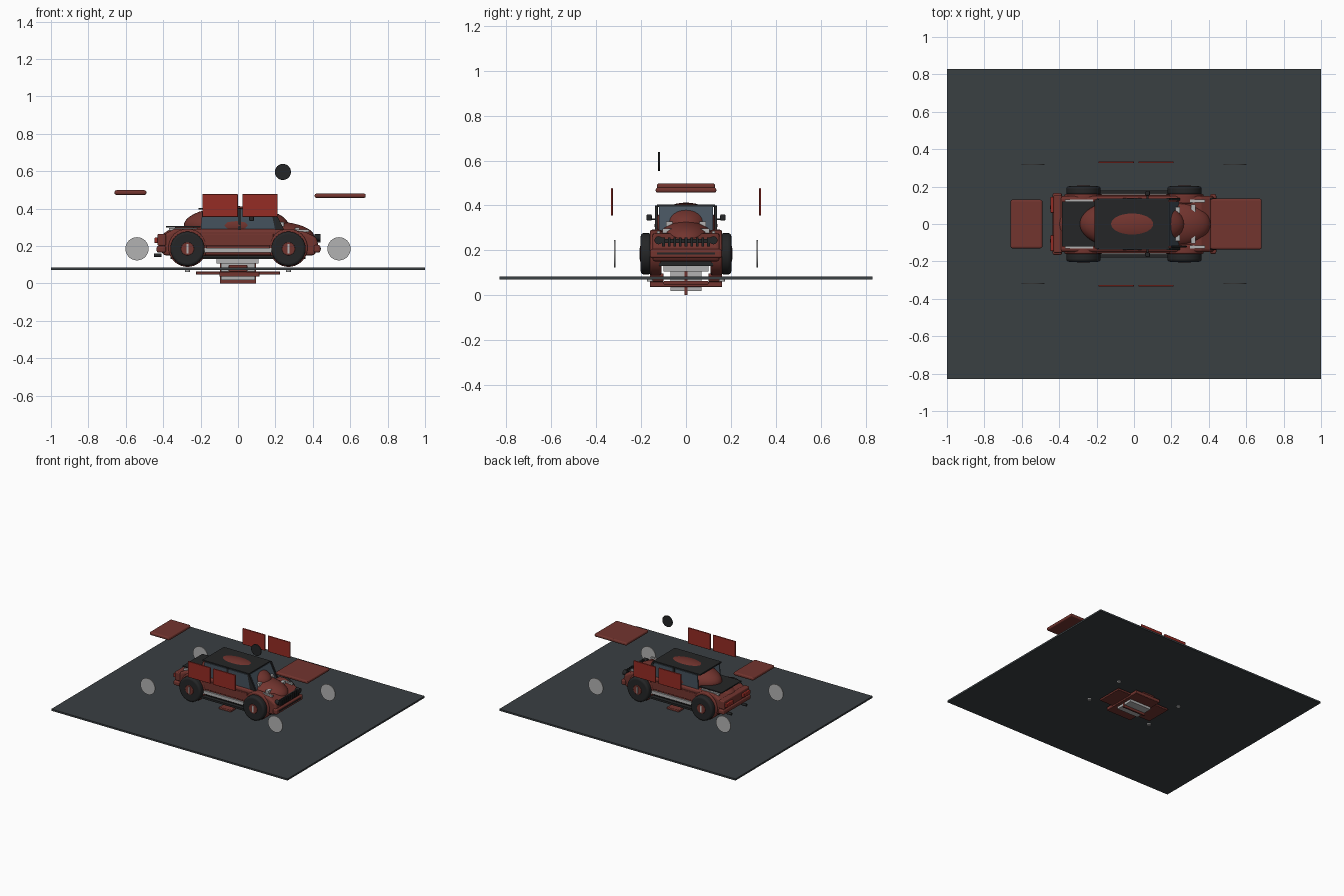
import bpy, bmesh, math
from mathutils import Vector

if "Cube" in bpy.data.objects:
    bpy.data.objects.remove(bpy.data.objects["Cube"])


def material(name, rgb):
    m = bpy.data.materials.new(name)
    m.diffuse_color = (*rgb, 1)
    m.use_nodes = True
    m.node_tree.nodes["Principled BSDF"].inputs["Base Color"].default_value = m.diffuse_color
    return m


RED = material("body_red", (0.17, 0.035, 0.028))
BRIGHT = material("door_red", (0.30, 0.025, 0.018))
DARK = material("dark_trim", (0.018, 0.019, 0.02))
SLATE = material("ground_slate", (0.042, 0.05, 0.055))
GLASS = material("glass_blue", (0.06, 0.085, 0.11))
GREY = material("light_metal", (0.45, 0.45, 0.45))


def finish(ob, name, mat, bevel=0, segs=3):
    ob.name = name
    ob.data.materials.append(mat)
    if bevel:
        b = ob.modifiers.new("bevel", 'BEVEL')
        b.width, b.segments = bevel, segs
    return ob


def box(name, x, y, z, mat, bevel=0):
    """Box from its (min, max) ranges on each axis."""
    c = [(a + b) / 2 for a, b in (x, y, z)]
    bpy.ops.mesh.primitive_cube_add(size=1, location=c)
    ob = bpy.context.object
    for v in ob.data.vertices:
        v.co = Vector(v.co[i] * (r[1] - r[0]) for i, r in enumerate((x, y, z)))
    return finish(ob, name, mat, bevel)


def pair(name, x, y, z, mat, bevel=0):
    """Box on the right and its mirror on the left."""
    box(name + "_left", x, y, z, mat, bevel)
    box(name + "_right", x, (-y[1], -y[0]), z, mat, bevel)


def disc(name, c, r, depth, mat, bevel=0, axis='Y', verts=32):
    rot = {'Y': (math.pi / 2, 0, 0), 'X': (0, math.pi / 2, 0), 'Z': (0, 0, 0)}[axis]
    bpy.ops.mesh.primitive_cylinder_add(vertices=verts, radius=r, depth=depth, location=c, rotation=rot)
    ob = finish(bpy.context.object, name, mat)
    bpy.ops.object.shade_smooth_by_angle()
    if bevel:
        b = ob.modifiers.new("bevel", 'BEVEL')
        b.width, b.segments = bevel, 4
    return ob


def dome(name, c, s, mat):
    bpy.ops.mesh.primitive_uv_sphere_add(segments=40, ring_count=20, radius=1, location=c)
    ob = bpy.context.object
    for v in ob.data.vertices:
        v.co = Vector(a * b for a, b in zip(v.co, s))
    bpy.ops.object.shade_smooth()
    return finish(ob, name, mat)


def prism(name, profile, y0, y1, mat, bevel=0):
    """Side profile (x, z) extruded across y."""
    bm = bmesh.new()
    face = bm.faces.new([bm.verts.new((x, y0, z)) for x, z in profile])
    ext = bmesh.ops.extrude_face_region(bm, geom=[face])
    verts = [g for g in ext["geom"] if isinstance(g, bmesh.types.BMVert)]
    bmesh.ops.translate(bm, verts=verts, vec=(0, y1 - y0, 0))
    bmesh.ops.recalc_face_normals(bm, faces=bm.faces)
    me = bpy.data.meshes.new(name)
    bm.to_mesh(me)
    bm.free()
    ob = bpy.data.objects.new(name, me)
    bpy.context.collection.objects.link(ob)
    return finish(ob, name, mat, bevel)


# Display floor
box("floor_plate", (-1, 1), (-0.83, 0.83), (0.071, 0.084), SLATE)

# Main shell: lower body, domed cabin, domed hood and tail
prism("lower_body", [(-0.40, 0.15), (0.41, 0.15), (0.43, 0.20), (0.42, 0.245), (0.36, 0.275),
                     (0.22, 0.29), (-0.34, 0.29), (-0.40, 0.26), (-0.42, 0.20)], -0.15, 0.15, RED, 0.015)
dome("cabin_dome", (-0.01, 0, 0.31), (0.28, 0.14, 0.103), RED)
dome("hood_dome", (0.20, 0, 0.245), (0.21, 0.13, 0.085), RED)
dome("tail_dome", (-0.22, 0, 0.24), (0.19, 0.13, 0.073), RED)

# Roof, windows and pillars
box("roof_panel", (-0.21, 0.185), (-0.13, 0.13), (0.394, 0.404), DARK)
for s, side in ((1, "left"), (-1, "right")):
    y = s * 0.132
    prism("side_window_" + side, [(-0.20, 0.28), (0.21, 0.28), (0.19, 0.395), (-0.19, 0.395)],
          y - 0.004, y + 0.004, GLASS)
    prism("front_pillar_" + side, [(0.20, 0.28), (0.245, 0.29), (0.19, 0.398), (0.175, 0.398)],
          y - 0.006, y + 0.006, DARK)
    box("centre_pillar_" + side, (0.0, 0.015), (y - 0.007, y + 0.007), (0.28, 0.4), DARK)
prism("windshield", [(0.235, 0.285), (0.243, 0.285), (0.188, 0.396), (0.18, 0.396)], -0.12, 0.12, GLASS)
box("rear_deck", (-0.385, -0.20), (-0.12, 0.12), (0.300, 0.308), DARK)

# Engine bay metal beside the hood
pair("engine_strut", (0.305, 0.33), (0.03, 0.105), (0.275, 0.298), GREY)
pair("engine_brace", (0.20, 0.245), (0.06, 0.09), (0.28, 0.328), GREY)
pair("engine_rail", (0.24, 0.38), (0.115, 0.13), (0.275, 0.287), GREY)
pair("tail_rail", (-0.37, -0.22), (0.115, 0.13), (0.283, 0.297), GREY)

# Sills and underside
pair("sill_trim", (-0.19, 0.19), (0.148, 0.162), (0.165, 0.19), GREY)
pair("door_line", (-0.20, 0.19), (0.148, 0.158), (0.20, 0.265), RED, 0.004)
pair("running_board", (-0.19, 0.19), (0.145, 0.178), (0.135, 0.15), DARK)
box("underbody", (-0.36, 0.36), (-0.12, 0.12), (0.13, 0.155), DARK)

# Bumpers, grille and lamps
box("front_bumper", (0.405, 0.44), (-0.16, 0.16), (0.165, 0.205), RED, 0.01)
box("front_bumper_strip", (0.42, 0.444), (-0.13, 0.13), (0.182, 0.19), DARK)
box("rear_bumper", (-0.435, -0.385), (-0.165, 0.165), (0.165, 0.20), RED, 0.01)
box("rear_panel", (-0.43, -0.385), (-0.155, 0.155), (0.20, 0.265), RED, 0.008)
box("grille", (0.41, 0.435), (-0.10, 0.10), (0.232, 0.25), DARK)
for i in range(9):
    y = -0.1 + i * 0.025
    box(f"grille_bar_{i}", (0.425, 0.442), (y - 0.006, y + 0.006), (0.218, 0.258), DARK)
for s in (-1, 1):
    disc("headlight", (0.425, s * 0.122, 0.245), 0.018, 0.03, DARK, axis='X')
    disc("tail_pipe", (-0.43, s * 0.09, 0.15), 0.01, 0.04, DARK, axis='X', verts=16)
pair("tail_lamp", (-0.447, -0.42), (0.06, 0.145), (0.215, 0.245), BRIGHT, 0.005)

# Wing mirrors
pair("mirror", (0.06, 0.085), (0.152, 0.176), (0.333, 0.36), DARK, 0.006)
pair("mirror_stalk", (0.067, 0.077), (0.13, 0.155), (0.335, 0.343), DARK)

# Wheels with arches, hubs and floor pads
for x in (-0.27, 0.27):
    for s in (-1, 1):
        disc("wheel_arch", (x, s * 0.135, 0.19), 0.102, 0.05, RED, 0.008)
        disc("tyre", (x, s * 0.178, 0.185), 0.092, 0.048, DARK, 0.014)
        disc("rim", (x, s * 0.198, 0.185), 0.035, 0.014, RED, 0.003)
        box("rim_spoke", (x - 0.006, x + 0.006), (s * 0.203 - 0.004, s * 0.203 + 0.004),
            (0.16, 0.21), GREY)
        disc("floor_pad", (x, s * 0.16, 0.07), 0.014, 0.016, GREY, axis='Z', verts=20)

# Removed parts floating around the car
for s, side in ((1, "left"), (-1, "right")):
    y = (s * 0.33 - 0.005, s * 0.33 + 0.005)
    box("rear_door_" + side, (-0.19, 0.0), y, (0.355, 0.477), BRIGHT, 0.003)
    box("front_door_" + side, (0.023, 0.212), y, (0.355, 0.477), BRIGHT, 0.003)
    for x in (-0.54, 0.54):
        disc("wheel_cover_" + side, (x, s * 0.318, 0.185), 0.062, 0.006, GREY)
box("loose_hood", (0.41, 0.683), (-0.135, 0.135), (0.457, 0.48), RED, 0.009)
box("loose_trunk_lid", (-0.66, -0.49), (-0.13, 0.13), (0.473, 0.498), RED, 0.01)
disc("loose_steering_wheel", (0.24, -0.12, 0.596), 0.043, 0.009, DARK, 0.003)

# Mechanical block through the floor
box("centre_fin", (-0.095, 0.095), (-0.006, 0.006), (0.0, 0.115), RED)
box("gear_block", (-0.09, 0.09), (-0.07, 0.07), (0.018, 0.13), GREY)
box("cross_slab", (-0.10, 0.115), (-0.16, 0.16), (0.036, 0.062), RED, 0.004)
box("long_slab", (-0.225, 0.225), (-0.10, 0.10), (0.048, 0.064), RED, 0.004)
pair("side_step", (-0.05, 0.05), (0.10, 0.16), (0.062, 0.098), RED, 0.005)
box("upper_block", (-0.115, 0.11), (-0.10, 0.10), (0.105, 0.135), GREY)
